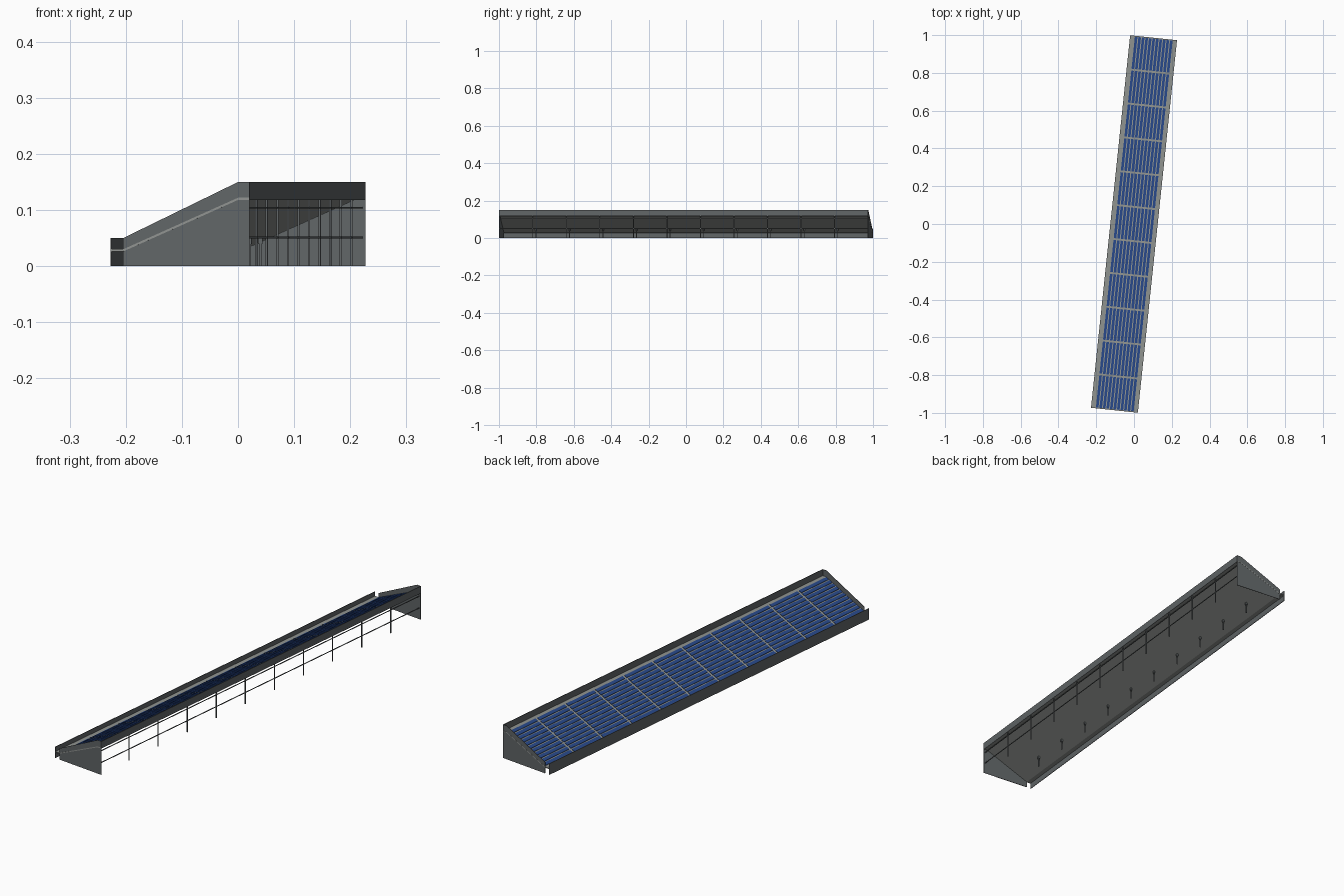
import bpy, bmesh, math
from mathutils import Matrix

cube = bpy.data.objects.get("Cube")
if cube:
    bpy.data.objects.remove(cube, do_unlink=True)

TURN = Matrix.Rotation(math.radians(-6), 4, 'Z')
HALF_L, HALF_W = 0.9915, 0.1245     # half length and half width
LOW_U, HIGH_U = -0.1015, 0.1045     # ends of the sloping roof part
LOW_Z, HIGH_Z = 0.03, 0.122         # roof surface heights
THICK = 0.004
BAYS, ROWS = 11, 11
BAY = 2 * HALF_L / BAYS


def material(name, color):
    m = bpy.data.materials.new(name)
    m.use_nodes = True
    m.diffuse_color = (*color, 1)
    m.node_tree.nodes["Principled BSDF"].inputs["Base Color"].default_value = (*color, 1)
    return m


wall_grey = material("dark grey metal", (0.12, 0.132, 0.138))
roof_grey = material("light grey roof", (0.28, 0.295, 0.28))
panel_blue = material("solar blue", (0.02, 0.064, 0.25))


def prism(bm, profile, v0, v1):
    """Extrude an across/height profile along the length of the roof."""
    a = [bm.verts.new((u, v0, z)) for u, z in profile]
    b = [bm.verts.new((u, v1, z)) for u, z in profile]
    n = len(profile)
    bm.faces.new(a)
    bm.faces.new(b[::-1])
    for i in range(n):
        j = (i + 1) % n
        bm.faces.new((a[j], a[i], b[i], b[j]))


def box(bm, u0, u1, v0, v1, z0, z1):
    prism(bm, [(u0, z0), (u1, z0), (u1, z1), (u0, z1)], v0, v1)


def finish(bm, name, mat):
    bmesh.ops.recalc_face_normals(bm, faces=bm.faces)
    bm.transform(TURN)
    mesh = bpy.data.meshes.new(name)
    bm.to_mesh(mesh)
    bm.free()
    mesh.materials.append(mat)
    bpy.context.collection.objects.link(bpy.data.objects.new(name, mesh))


def roof_z(u):
    return LOW_Z + (u - LOW_U) / (HIGH_U - LOW_U) * (HIGH_Z - LOW_Z)


# Roof sheet: gutter, slope and flat ridge
line = [(-HALF_W, LOW_Z), (LOW_U, LOW_Z), (HIGH_U, HIGH_Z), (HALF_W, HIGH_Z)]
bm = bmesh.new()
prism(bm, line + [(u, z - THICK) for u, z in reversed(line)], -HALF_L, HALF_L)
finish(bm, "roof_sheet", roof_grey)

# End walls, rising above the roof as a parapet
end = [(LOW_U, 0), (HALF_W, 0), (HALF_W, 0.15), (HIGH_U, 0.15), (LOW_U, 0.05)]
for side, name in ((-1, "front_end_wall"), (1, "back_end_wall")):
    bm = bmesh.new()
    prism(bm, end, side * (HALF_L - 0.0025), side * (HALF_L - 0.0005))
    finish(bm, name, wall_grey)

# Long fascias
for name, u, z0, z1 in (("low_fascia", -HALF_W, 0, 0.05),
                        ("high_fascia", HALF_W - 0.002, 0.118, 0.15)):
    bm = bmesh.new()
    box(bm, u - 0.0002, u + 0.0022, -HALF_L, HALF_L, z0, z1)
    finish(bm, name, wall_grey)

# Solar strips in every bay
bm = bmesh.new()
pitch = (HIGH_U - LOW_U) / ROWS
for b in range(BAYS):
    v0 = -HALF_L + b * BAY + 0.005
    for r in range(ROWS):
        u0 = LOW_U + (r + 0.14) * pitch
        u1 = u0 + 0.72 * pitch
        z0, z1 = roof_z(u0), roof_z(u1)
        prism(bm, [(u0, z0), (u1, z1), (u1, z1 + 0.002), (u0, z0 + 0.002)],
              v0, v0 + BAY - 0.01)
finish(bm, "solar_strips", panel_blue)

# Tall posts on the open side and short posts under the slope
tall, short = bmesh.new(), bmesh.new()
w = 0.0018
for k in range(1, BAYS):
    v = -HALF_L + k * BAY
    box(tall, 0.118 - w, 0.118 + w, v - w, v + w, 0, 0.119)
    u = -0.045
    top = roof_z(u) - THICK
    box(short, u - w, u + w, v - w, v + w, 0, top)
    box(short, u - 2 * w, u + 2 * w, v - 2 * w, v + 2 * w, top - 0.012, top)
finish(tall, "tall_posts", wall_grey)
finish(short, "short_posts", wall_grey)

# Rails joining the tall posts
bm = bmesh.new()
for z in (0.051, 0.104):
    box(bm, 0.1165, 0.1195, -HALF_L + 0.002, HALF_L - 0.002, z - 0.0015, z + 0.0015)
finish(bm, "rails", wall_grey)
